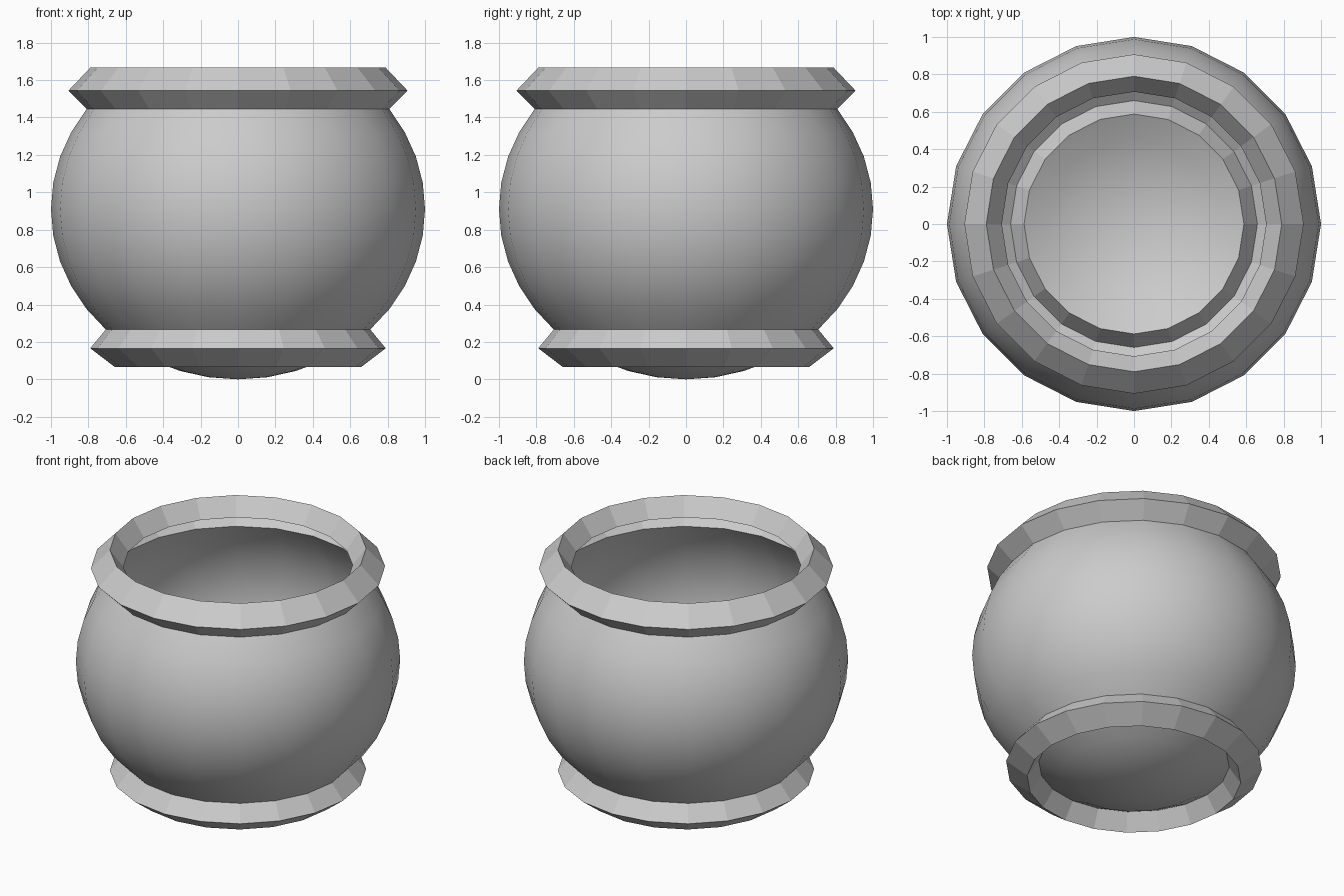
import bpy, bmesh
from math import sin, cos, pi, radians

if "Cube" in bpy.data.objects:
    bpy.data.objects.remove(bpy.data.objects["Cube"])

SIDES = 20
RX, RZ = 1.0, 0.91          # slightly squashed sphere resting on z = 0


def arc(start, stop):
    """Sphere profile points (radius, height) at 9 degree steps."""
    return [(RX * cos(radians(a)), RZ + RZ * sin(radians(a)))
            for a in range(start, stop + 1, 9)]


# Open single-skin profile: bottom cap, raised foot band, belly, raised rim band
cap = arc(-81, -54)
foot = [(0.66, 0.067), (0.79, 0.166)]
belly = arc(-45, 36)
rim = [(0.907, 1.543), (0.79, 1.666), (0.707, 1.553)]
profile = [(p, True) for p in cap]
profile += [(p, False) for p in foot]
profile += [(p, True) for p in belly]
profile += [(p, False) for p in rim]

bm = bmesh.new()
rings = []
for (r, z), _ in profile:
    rings.append([bm.verts.new((r * cos(2 * pi * i / SIDES),
                                r * sin(2 * pi * i / SIDES), z))
                  for i in range(SIDES)])

# Bottom pole
pole = bm.verts.new((0, 0, 0))
for i in range(SIDES):
    bm.faces.new((pole, rings[0][(i + 1) % SIDES], rings[0][i])).smooth = True

# Walls: smooth on the sphere, flat facets on the foot and rim bands
for k in range(len(rings) - 1):
    a, b = rings[k], rings[k + 1]
    for i in range(SIDES):
        j = (i + 1) % SIDES
        f = bm.faces.new((a[i], a[j], b[j], b[i]))
        f.smooth = profile[k][1] and profile[k + 1][1]

# Keep the borders of the flat bands crisp
for e in bm.edges:
    if any(not f.smooth for f in e.link_faces):
        e.smooth = False

mesh = bpy.data.meshes.new("pot")
bm.to_mesh(mesh)
bm.free()
pot = bpy.data.objects.new("pot", mesh)
bpy.context.collection.objects.link(pot)
